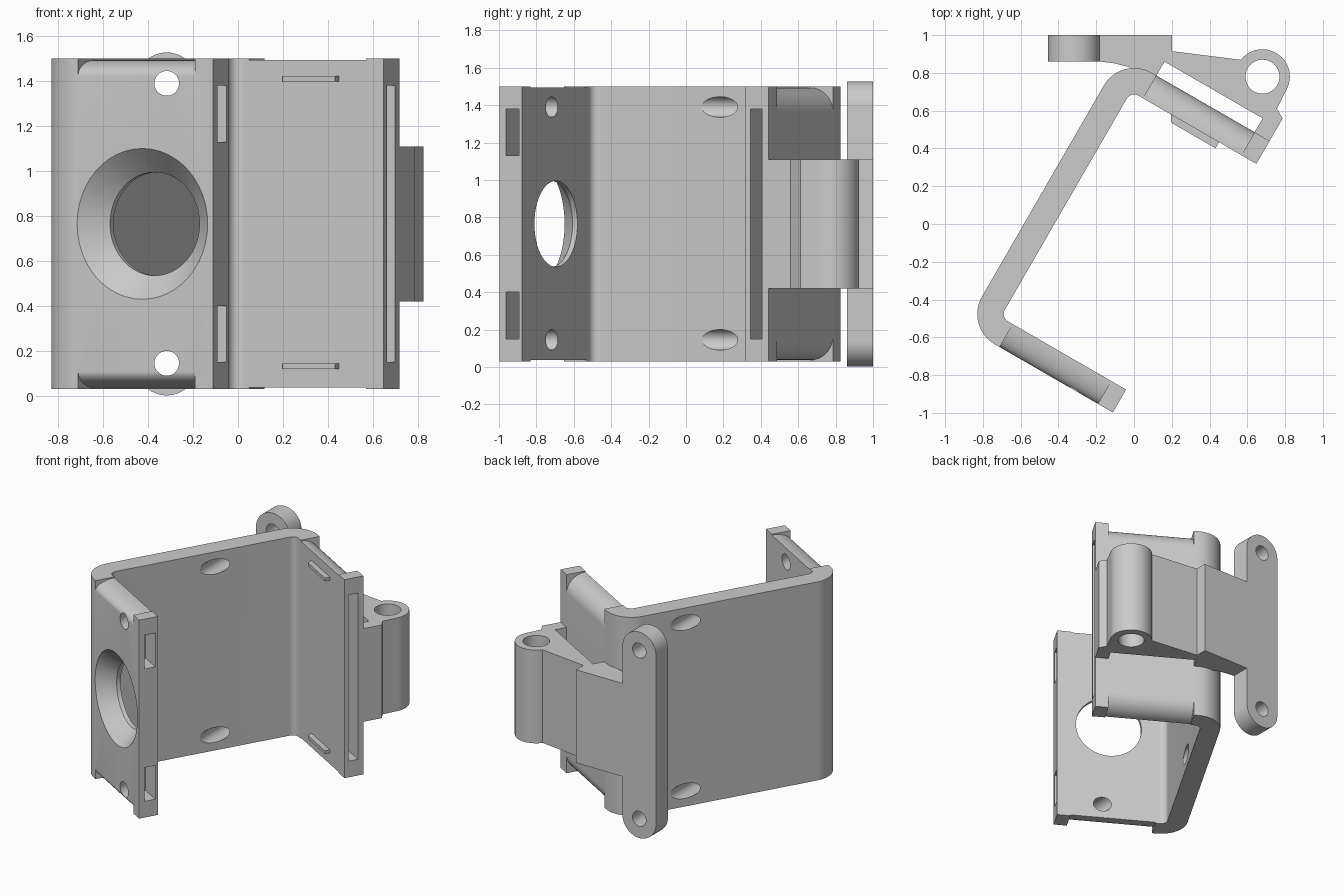
import bpy, bmesh
from math import sin, cos, radians
from mathutils import Matrix, Vector

if "Cube" in bpy.data.objects:
    bpy.data.objects.remove(bpy.data.objects["Cube"])

# The bracket is turned 30 degrees: U runs along the flanges, V along the web
U, V, Z = Vector((cos(radians(30)), -0.5, 0)), Vector((0.5, cos(radians(30)), 0)), Vector((0, 0, 1))
X, Y = Vector((1, 0, 0)), Vector((0, 1, 0))
MID = 0.765


def frame(a, b, c, origin=(0, 0, 0)):
    m = Matrix((a, b, c)).transposed().to_4x4()
    m.translation = origin
    return m


def uv(u, v):
    p = U * u + V * v
    return (p.x, p.y)


def arc(cx, cy, rx, a0, a1, n=16, ry=None):
    ry = rx if ry is None else ry
    angs = [radians(a0 + (a1 - a0) * i / n) for i in range(n + 1)]
    return [(cx + rx * cos(a), cy + ry * sin(a)) for a in angs]


def finish(name, bm):
    bmesh.ops.recalc_face_normals(bm, faces=bm.faces)
    me = bpy.data.meshes.new(name)
    bm.to_mesh(me)
    bm.free()
    ob = bpy.data.objects.new(name, me)
    bpy.context.collection.objects.link(ob)
    return ob


def prism(name, pts, lo, hi, m=Matrix()):
    bm = bmesh.new()
    f = bm.faces.new([bm.verts.new(m @ Vector((x, y, lo))) for x, y in pts])
    ext = bmesh.ops.extrude_face_region(bm, geom=[f])
    up = m.to_3x3() @ Vector((0, 0, hi - lo))
    bmesh.ops.translate(bm, vec=up, verts=[g for g in ext['geom'] if isinstance(g, bmesh.types.BMVert)])
    return finish(name, bm)


def rod(name, r1, r2, depth, m):
    bm = bmesh.new()
    bmesh.ops.create_cone(bm, cap_ends=True, segments=48, radius1=r1, radius2=r2, depth=depth, matrix=m)
    return finish(name, bm)


def rect(a, b, c, d):
    return [(a, c), (b, c), (b, d), (a, d)]


def cut(ob, cutters):
    for c in cutters:
        c.hide_render = True
        mod = ob.modifiers.new('cut', 'BOOLEAN')
        mod.operation, mod.solver, mod.object = 'DIFFERENCE', 'EXACT', c
    dg = bpy.context.evaluated_depsgraph_get()
    me = bpy.data.meshes.new_from_object(ob.evaluated_get(dg))
    ob.modifiers.clear()
    ob.data = me
    for c in cutters:
        bpy.data.objects.remove(c)


def screw_holes():
    return [rod('screw_cutter', .055, .055, 3, frame(Z, X, Y, (-.317, 0, z))) for z in (.145, 1.39)]


LOCAL = frame(U, V, Z)
ALONG_U = frame(V, Z, U)

# U-shaped bracket with rounded corners
outline = ([(.402, -.92)] + arc(-.32, -.735, .185, 270, 180) + arc(-.32, .555, .185, 180, 90)
           + [(.402, .74), (.402, .60)] + arc(-.32, .555, .045, 90, 180)
           + arc(-.32, -.735, .045, 180, 270) + [(.402, -.78)])
bracket = prism('bracket', outline, .03, 1.50, LOCAL)

# Rounded flange edges, top and bottom
cutters = screw_holes()
for side, inner, dz in ((1, .60, .13), (-1, .78, .07)):
    prof = ([(inner - .03, 1.6), (inner - .03, 1.493)]
            + arc(inner, 1.493 - dz, .14, 90, 0, 14, dz) + [(inner + .16, 1.493 - dz), (inner + .16, 1.6)])
    for flip in (False, True):
        pts = [(side * v, 2 * MID - z if flip else z) for v, z in prof]
        cutters.append(prism('edge_cutter', pts, -.29, .31, ALONG_U))

# Slots in the flange ends
for v0, v1, z0, z1 in ((.63, .70, .15, 1.38), (-.88, -.80, .15, .40), (-.88, -.80, 1.13, 1.38)):
    cutters.append(prism('slot_cutter', rect(v0, v1, z0, z1), .25, .5, ALONG_U))

# Countersunk round opening in the front flange
for r1, r2, v, depth in ((.345, .23, -.87, .12), (.23, .23, -.77, .14)):
    cutters.append(rod('opening_cutter', r1, r2, depth, frame(Z, U, V, U * .04 + V * v + Z * MID)))
cut(bracket, cutters)

# Small guide ridges on the inside of the rear flange
ridges = []
for i, z in enumerate((.131, 1.41)):
    pts = [(-.119, .605), (-.119, .597), (-.097, .563), (.173, .563), (.173, .605)]
    ridges.append(prism(f'guide_ridge_{i + 1}', pts, z - .012, z + .012, LOCAL))

# Hinge arm behind the rear flange
pts = ([(-.18, 1), (.2, 1), (.2, .915)] + arc(.68, .78, .145, 142, -28, 28)
       + [(.757, .612), uv(.402, .877), uv(.402, .735), uv(.31, .735), uv(.31, .825),
          uv(-.29, .825), uv(-.29, .735), (.03, .80), (-.03, .832), (-.10, .85), (-.18, .86)])
arm = prism('hinge_arm', pts, .42, 1.11)
cut(arm, [rod('pin_cutter', .09, .09, 2, frame(X, Y, Z, (.68, .78, MID)))])

# Tall mounting ear with rounded ends
ear = prism('mounting_ear', arc(1.39, -.317, .1375, -90, 90, 24) + arc(.1395, -.317, .1375, 90, 270, 24),
            .86, 1.0, frame(Z, X, Y))
cut(ear, screw_holes())

bpy.ops.object.select_all(action='DESELECT')
for ob in [bracket, arm, ear] + ridges:
    ob.select_set(True)
bpy.context.view_layer.objects.active = bracket
bpy.ops.object.shade_smooth_by_angle(angle=radians(30))
